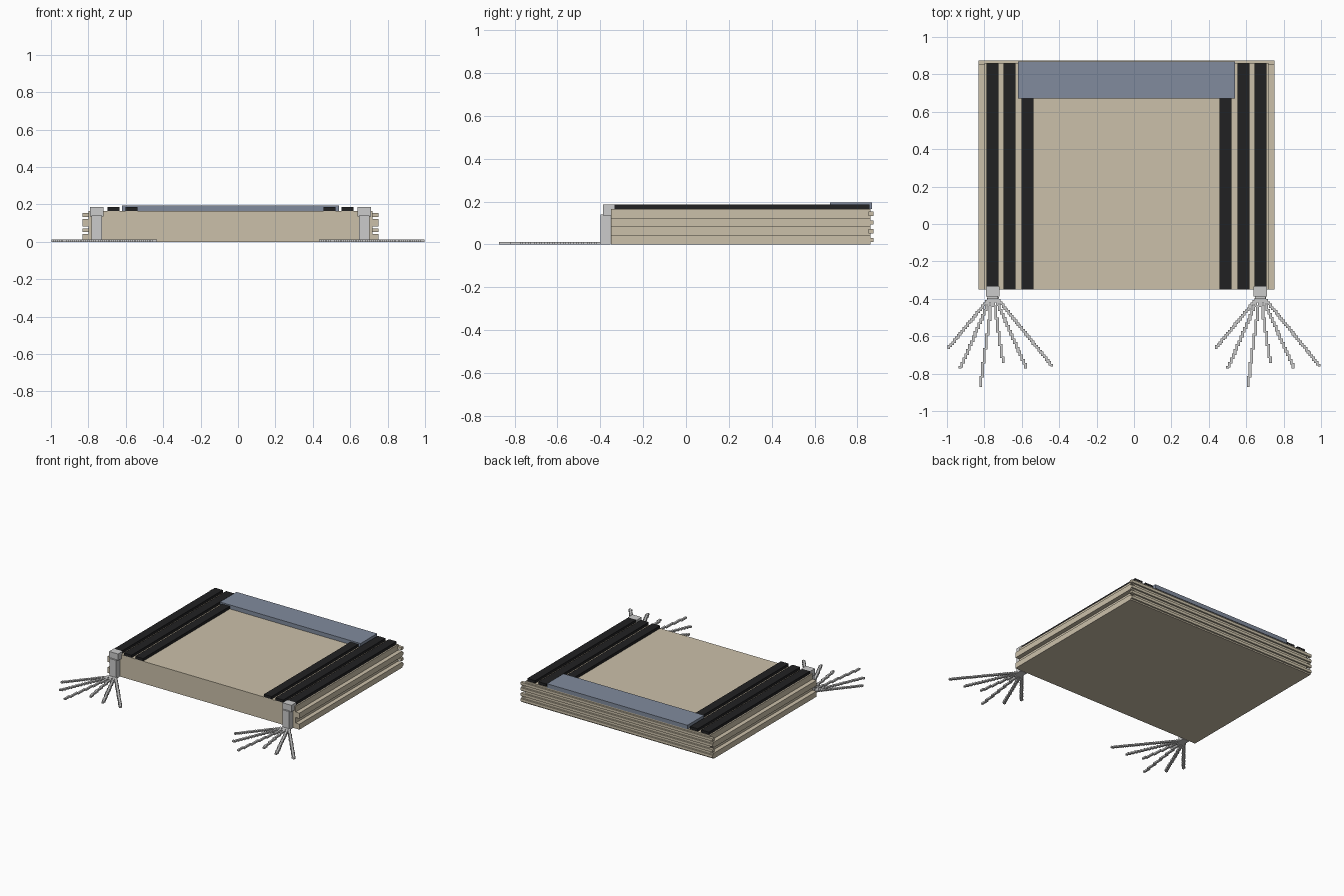
import bpy, bmesh
from mathutils import Vector

old = bpy.data.objects.get("Cube")
if old:
    bpy.data.objects.remove(old, do_unlink=True)


def material(name, r, g, b):
    m = bpy.data.materials.new(name)
    m.use_nodes = True
    m.diffuse_color = (r, g, b, 1)
    m.node_tree.nodes["Principled BSDF"].inputs["Base Color"].default_value = (r, g, b, 1)
    return m


BEIGE = material("beige wood", 0.60, 0.53, 0.40)
BLACK = material("black strip", 0.015, 0.015, 0.016)
BLUE = material("slate blue", 0.22, 0.26, 0.34)
GREY = material("light grey", 0.60, 0.60, 0.60)


def boxes(name, mat, spans):
    """One object from boxes given as (x0, x1, y0, y1, z0, z1)."""
    bm = bmesh.new()
    for x0, x1, y0, y1, z0, z1 in spans:
        vs = bmesh.ops.create_cube(bm, size=1)["verts"]
        size = Vector((x1 - x0, y1 - y0, z1 - z0))
        mid = Vector((x0 + x1, y0 + y1, z0 + z1)) / 2
        for v in vs:
            v.co = v.co * size + mid
    me = bpy.data.meshes.new(name)
    bm.to_mesh(me)
    bm.free()
    me.materials.append(mat)
    ob = bpy.data.objects.new(name, me)
    bpy.context.collection.objects.link(ob)
    return ob


MID = -0.04            # centre line of the platform
FRONT, BACK = -0.35, 0.862
TOP, BOARD = 0.165, 0.041


def platform_span(half, y1, z0, z1):
    return (MID - half, MID + half, FRONT, y1, z0, z1)


# Platform with projecting side boards and thin ridges on the back
boxes("platform", BEIGE, [platform_span(0.76, BACK, 0, TOP)])
boxes("side_boards", BEIGE,
      [platform_span(0.792, BACK, i * BOARD, (i + 1) * BOARD) for i in (0, 2)])
boxes("back_ridges", BEIGE,
      [(MID - 0.792, MID + 0.792, BACK - 0.01, 0.874, i * BOARD + 0.01, i * BOARD + 0.03)
       for i in range(4)])

# Black strips, three on each side
for side, label in ((-1, "right"), (1, "left")):
    for part, off, y0, y1 in (("outer", 0.717, -0.333, 0.857),
                              ("middle", 0.625, FRONT, 0.857),
                              ("inner", 0.53, FRONT, 0.672)):
        x = MID + side * off
        boxes(f"{label}_{part}_strip", BLACK, [(x - 0.032, x + 0.032, y0, y1, TOP, 0.185)])

# Panel across the back edge
boxes("back_panel", BLUE, [(-0.62, 0.54, 0.672, 0.868, TOP, 0.195)])


def stepped_line(start, tip, step=0.01, half=0.007):
    """Flat staircase of blocks from start to tip, merged into runs along y."""
    a, b = Vector(start), Vector(tip)
    n = int(max(abs(b.x - a.x), abs(b.y - a.y)) / step * 2)
    runs = {}
    for i in range(n + 1):
        p = a.lerp(b, i / n)
        runs.setdefault(round(p.x / step), []).append(p.y)
    return [(k * step - half, k * step + half, min(ys) - half, max(ys) + half, 0, 0.012)
            for k, ys in runs.items()]


# Corner posts with caps and spreading roots
TIPS = ((-0.235, -0.66), (-0.17, -0.765), (-0.066, -0.865),
        (0.053, -0.735), (0.177, -0.765), (0.314, -0.755))
for x, label in ((-0.755, "right"), (0.675, "left")):
    boxes(f"{label}_post", GREY, [(x - 0.027, x + 0.027, -0.40, -0.352, 0, 0.14)])
    boxes(f"{label}_post_cap", GREY, [(x - 0.037, x + 0.037, -0.388, -0.333, 0.135, 0.185)])
    roots = []
    for dx, y in TIPS:
        roots += stepped_line((x + dx * 0.06, -0.392), (x + dx, y))
    boxes(f"{label}_roots", GREY, roots)
